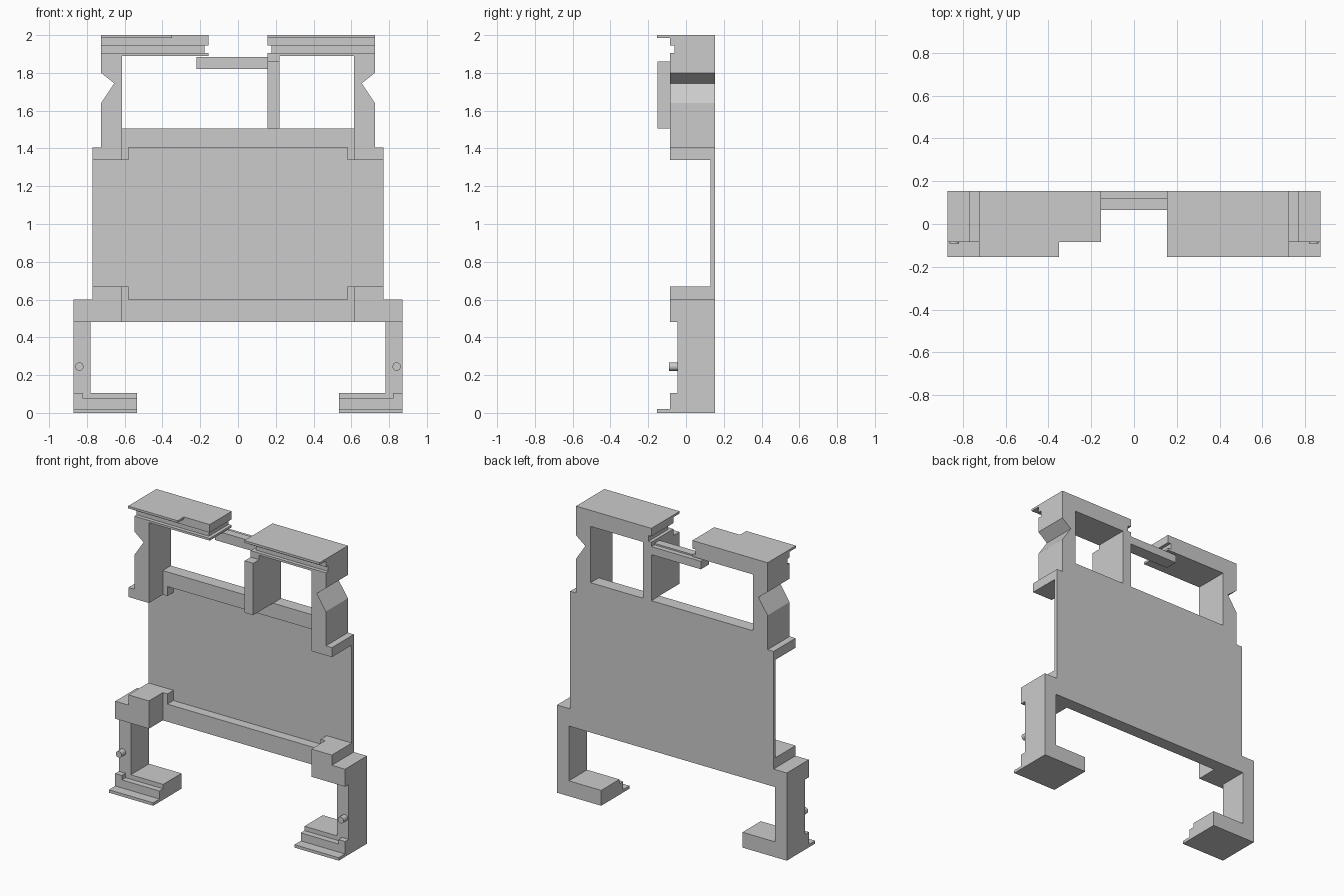
import bpy, bmesh
from math import pi
from mathutils import Matrix

cube = bpy.data.objects.get("Cube")
if cube:
    bpy.data.objects.remove(cube)

grey = bpy.data.materials.new("plain grey")
grey.use_nodes = True
COLOUR = (0.6, 0.6, 0.6, 1)
grey.diffuse_color = COLOUR
grey.node_tree.nodes["Principled BSDF"].inputs["Base Color"].default_value = COLOUR

BACK = 0.153      # rear plane
LIP = -0.153      # front of the lips
FRONT = -0.085    # front of posts and corners
BEAM = 0.065      # front of the cross beams


def finish(name, bm):
    bmesh.ops.recalc_face_normals(bm, faces=bm.faces)
    mesh = bpy.data.meshes.new(name)
    bm.to_mesh(mesh)
    bm.free()
    mesh.materials.append(grey)
    obj = bpy.data.objects.new(name, mesh)
    bpy.context.scene.collection.objects.link(obj)
    return obj


def prism(name, outline, y0, y1, side=1):
    """Extrude an x-z outline from y0 to y1; side=-1 mirrors it in x."""
    bm = bmesh.new()
    face = bm.faces.new([bm.verts.new((side * x, y0, z)) for x, z in outline])
    out = bmesh.ops.extrude_face_region(bm, geom=[face])
    moved = [v for v in out["geom"] if isinstance(v, bmesh.types.BMVert)]
    bmesh.ops.translate(bm, verts=moved, vec=(0, y1 - y0, 0))
    return finish(name, bm)


def box(name, x0, x1, z0, z1, y0, y1=BACK, side=1):
    return prism(name, [(x0, z0), (x1, z0), (x1, z1), (x0, z1)], y0, y1, side)


# Thin rear panel and the two cross beams
box("back_panel", -0.77, 0.77, 0.6, 1.405, 0.13)
box("lower_beam", -0.615, 0.615, 0.48, 0.6, BEAM)
box("upper_beam", -0.615, 0.615, 1.405, 1.505, BEAM)

for side, label in ((1, "left"), (-1, "right")):
    # Stepped lower corner with its thin inner tab
    prism(label + "_lower_corner",
          [(0.615, 0.48), (0.87, 0.48), (0.87, 0.6), (0.77, 0.6),
           (0.77, 0.67), (0.615, 0.67)], FRONT, BACK, side)
    box(label + "_lower_tab", 0.58, 0.615, 0.6, 0.67, BEAM, 0.13, side)

    # Upper post with a V notch, standing on its corner block
    prism(label + "_upper_post",
          [(0.615, 1.34), (0.77, 1.34), (0.77, 1.405), (0.725, 1.405),
           (0.725, 1.64), (0.655, 1.745), (0.725, 1.8), (0.725, 1.89),
           (0.615, 1.89)], FRONT, BACK, side)
    box(label + "_upper_tab", 0.58, 0.615, 1.34, 1.405, BEAM, 0.13, side)

    # Leg and foot in one bracket, with front steps and lip
    prism(label + "_leg_bracket",
          [(0.535, 0), (0.87, 0), (0.87, 0.48), (0.78, 0.48),
           (0.78, 0.105), (0.535, 0.105)], -0.045, BACK, side)
    prism(label + "_foot_step",
          [(0.535, 0), (0.87, 0), (0.87, 0.105), (0.82, 0.105),
           (0.82, 0.075), (0.535, 0.075)], FRONT, -0.045, side)
    box(label + "_foot_lip", 0.535, 0.87, 0, 0.02, LIP, FRONT, side)

    # Small round peg on the leg
    bm = bmesh.new()
    bmesh.ops.create_cone(bm, cap_ends=True, segments=24, radius1=0.022,
                          radius2=0.022, depth=0.045,
                          matrix=Matrix.Translation((side * 0.84, -0.0675, 0.245))
                          @ Matrix.Rotation(pi / 2, 4, "X"))
    peg = finish(label + "_leg_peg", bm)
    for poly in peg.data.polygons:
        poly.use_smooth = len(poly.vertices) == 4

    # Top cap: grooved core, front rails and overhanging lip
    prism(label + "_cap_core",
          [(0.155, 1.89), (0.725, 1.89), (0.725, 2), (0.155, 2),
           (0.155, 1.945), (0.178, 1.945), (0.178, 1.905), (0.155, 1.905)],
          -0.06, BACK, side)
    box(label + "_cap_lower_rail", 0.155, 0.725, 1.89, 1.905, FRONT, -0.06, side)
    box(label + "_cap_upper_rail", 0.155, 0.725, 1.945, 2, FRONT, -0.06, side)
    lip_start = 0.155 if side == 1 else 0.35
    box(label + "_cap_lip", lip_start, 0.725, 1.985, 2, LIP, FRONT, side)

# Upright divider between the windows, and the low bridge bar
box("window_divider", 0.155, 0.22, 1.505, 1.89, FRONT)
box("divider_front", 0.155, 0.22, 1.505, 1.86, -0.15, FRONT)
box("bridge_bar", -0.22, 0.155, 1.82, 1.885, BEAM, 0.12)
box("bridge_bar_rear", -0.22, 0.155, 1.82, 1.875, 0.12)
